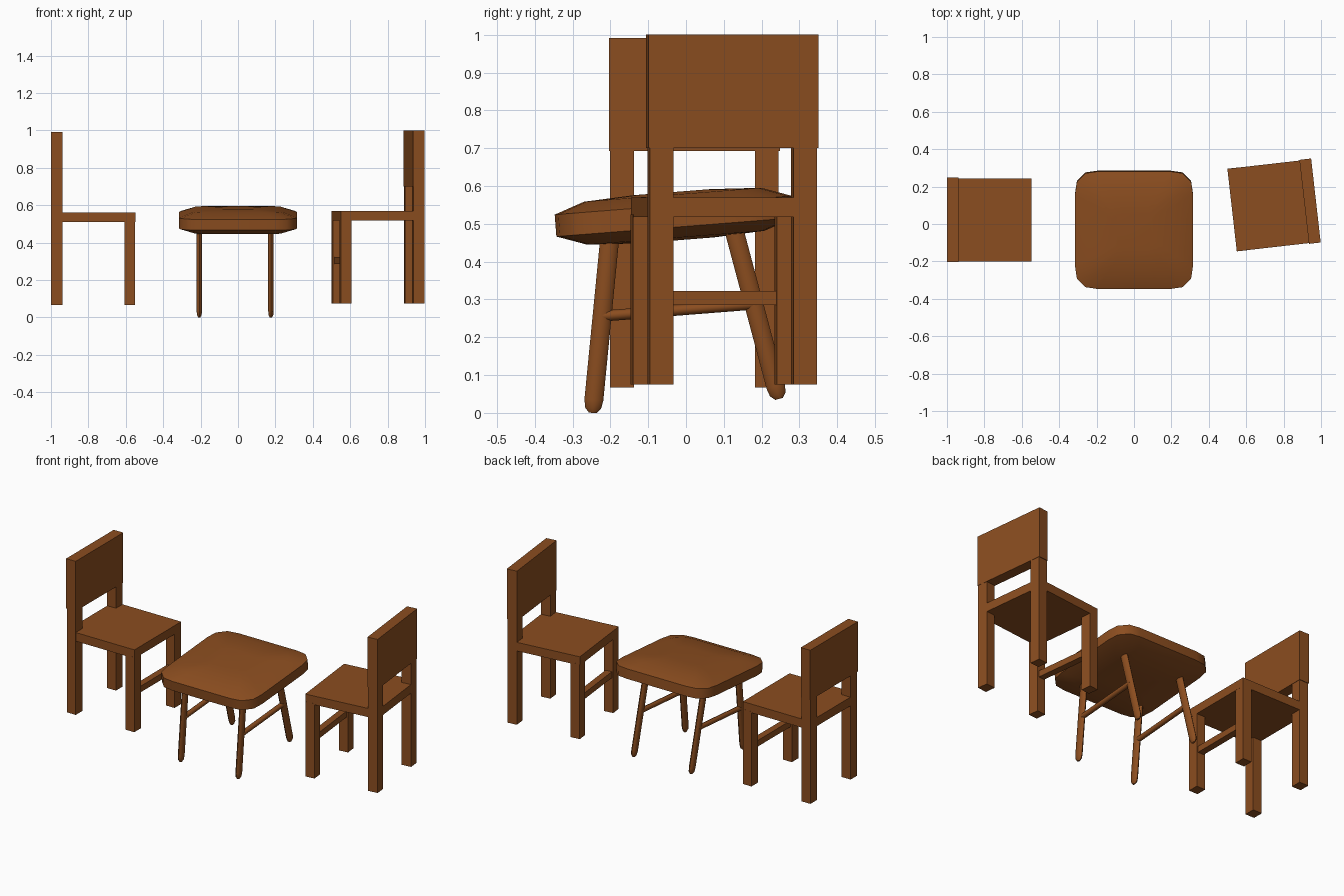
import bpy, bmesh, math
from mathutils import Matrix, Vector

if "Cube" in bpy.data.objects:
    bpy.data.objects.remove(bpy.data.objects["Cube"])

wood = bpy.data.materials.new("wood")
wood.diffuse_color = (0.26, 0.075, 0.014, 1)
wood.use_nodes = True
wood.node_tree.nodes["Principled BSDF"].inputs["Base Color"].default_value = wood.diffuse_color


def finish(name, bm, matrix=Matrix(), smooth=None):
    bmesh.ops.recalc_face_normals(bm, faces=bm.faces)
    mesh = bpy.data.meshes.new(name)
    bm.to_mesh(mesh)
    bm.free()
    mesh.transform(matrix)
    mesh.materials.append(wood)
    ob = bpy.data.objects.new(name, mesh)
    bpy.context.collection.objects.link(ob)
    if smooth:
        bpy.ops.object.select_all(action='DESELECT')
        ob.select_set(True)
        bpy.context.view_layer.objects.active = ob
        bpy.ops.object.shade_smooth_by_angle(angle=math.radians(smooth))
    return ob


def box(name, x, y, z, matrix):
    bm = bmesh.new()
    bmesh.ops.create_cube(bm, size=1)
    for v in bm.verts:
        v.co = [r[0] + (c + 0.5) * (r[1] - r[0]) for c, r in zip(v.co, (x, y, z))]
    return finish(name, bm, matrix)


def loft(rings):
    bm = bmesh.new()
    loops = [[bm.verts.new(p) for p in ring] for ring in rings]
    n = len(loops[0])
    for a, b in zip(loops, loops[1:]):
        for i in range(n):
            bm.faces.new((a[i], a[(i + 1) % n], b[(i + 1) % n], b[i]))
    bm.faces.new(loops[0])
    bm.faces.new(loops[-1])
    return bm


def rod(name, a, b, rx, ry, profile):
    # profile: (distance from start, scale), negative distance is from the end
    a, b = Vector(a), Vector(b)
    d = b - a
    side = Vector((1, 0, 0))
    other = d.normalized().cross(side)
    rings = []
    for t, s in profile:
        c = a + d * t
        rings.append([c + side * math.cos(k * math.pi / 4) * rx * s
                      + other * math.sin(k * math.pi / 4) * ry * s for k in range(8)])
    return finish(name, loft(rings), smooth=50)


# Chairs, built facing +x around their own centre
def chair(label, x, y, z, turn):
    m = Matrix.Translation((x, y, z)) @ Matrix.Rotation(math.radians(turn), 4, 'Z')
    box(label + "_seat", (-0.223, 0.225), (-0.222, 0.222), (0.443, 0.495), m)
    box(label + "_backrest", (-0.226, -0.163), (-0.226, 0.226), (0.625, 0.925), m)
    for s, side in ((-1, "right"), (1, "left")):
        edges = sorted((s * 0.160, s * 0.2225))
        box(f"{label}_{side}_back_leg", (-0.2245, -0.165), edges, (0, 0.70), m)
        box(f"{label}_{side}_front_leg", (0.167, 0.2245), edges, (0, 0.45), m)
    box(label + "_stretcher", (0.176, 0.216), (-0.17, 0.17), (0.21, 0.247), m)


chair("left_chair", -0.774, 0.022, 0.067, 0)
chair("right_chair", 0.748, 0.10, 0.075, 186.5)


# Stool cushion: soft square outline, tilted up towards the back
def soft_square(half, cut, z):
    quarter = [(half, 0), (half, half - 1.5 * cut), (half - 0.12 * cut, half - 0.7 * cut),
               (half - 0.7 * cut, half - 0.12 * cut), (half - 1.5 * cut, half)]
    pts = []
    for k in range(4):
        c, s = math.cos(k * math.pi / 2), math.sin(k * math.pi / 2)
        pts += [(x * c - y * s, x * s + y * c, z) for x, y in quarter]
    return pts


cushion = loft([soft_square(0.10, 0.03, -0.064), soft_square(0.235, 0.06, -0.057),
                soft_square(0.315, 0.08, -0.029), soft_square(0.315, 0.08, 0.029),
                soft_square(0.235, 0.06, 0.057), soft_square(0.10, 0.03, 0.064)])
tilt = Matrix.Translation((0, -0.031, 0.52)) @ Matrix.Rotation(math.radians(4.5), 4, 'X')
finish("stool_seat", cushion, tilt, smooth=60)

# Stool legs and side stretchers
leg_profile = ((0, 1), (0.93, 1), (0.975, 0.85), (1, 0.4))
for x, side in ((-0.207, "left"), (0.176, "right")):
    rod(f"stool_{side}_front_leg", (x, -0.198, 0.50), (x, -0.247, 0.0), 0.0145, 0.025, leg_profile)
    rod(f"stool_{side}_back_leg", (x, 0.12, 0.51), (x, 0.246, 0.037), 0.0145, 0.025, leg_profile)
    rod(f"stool_{side}_stretcher", (x, -0.222, 0.256), (x, 0.186, 0.288), 0.015, 0.0145,
        ((0, 1), (1, 1)))
